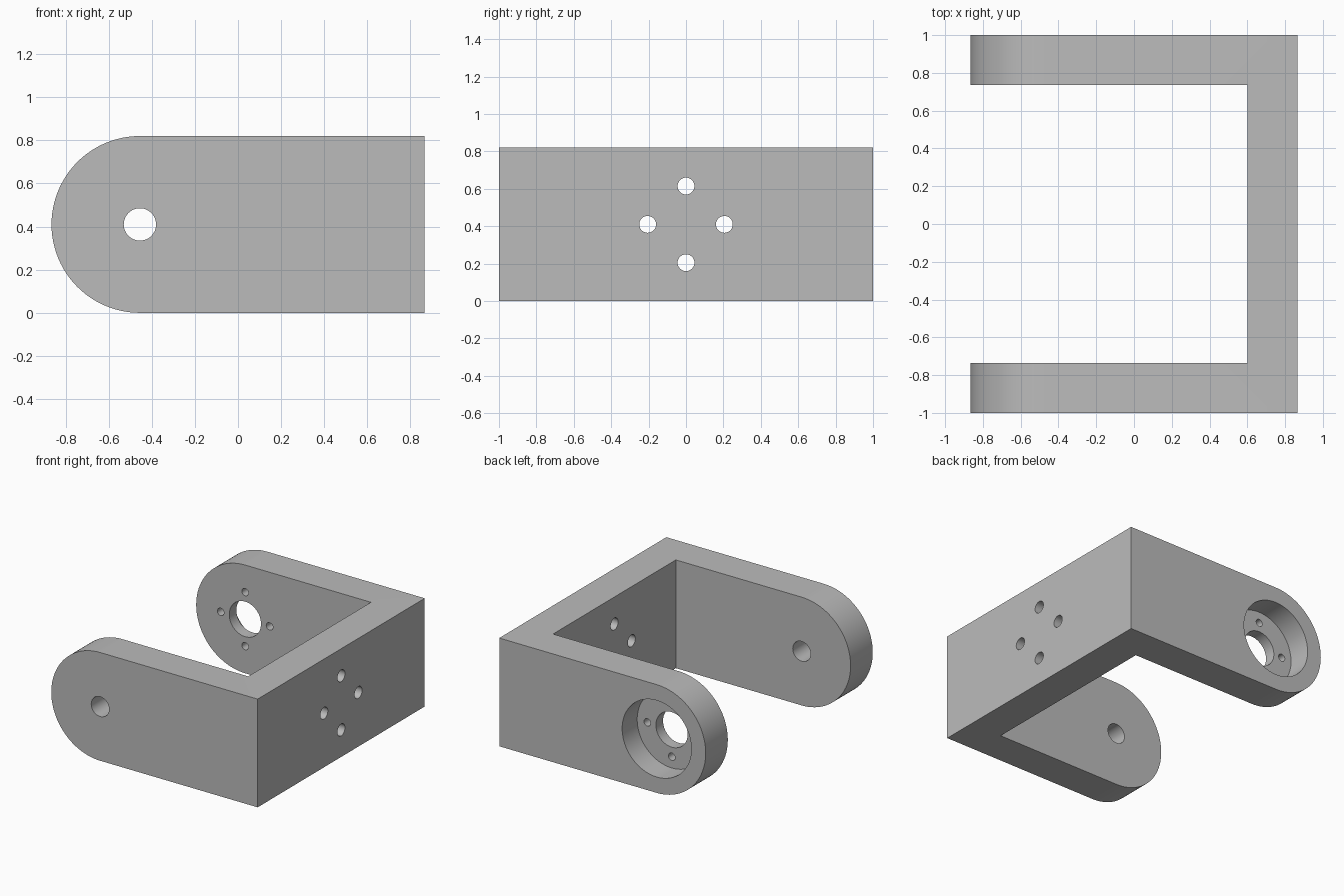
import bpy
import bmesh
from math import sin, cos, pi
from mathutils import Vector

cube = bpy.data.objects.get("Cube")
if cube:
    bpy.data.objects.remove(cube, do_unlink=True)

X, Y, H = 0.865, 1.0, 0.82      # half length, half width, height
WALL = 0.265                    # thickness of arms and plate
R = H / 2                       # rounded arm end radius
PIVOT = -X + R                  # x of the pivot axis
BOLT = R / 2                    # bolt circle radius
FLOOR = 0.82                    # y of the recess floor

grey = bpy.data.materials.new("plain grey")
grey.use_nodes = True
colour = (0.5, 0.5, 0.5, 1)
grey.diffuse_color = colour
grey.node_tree.nodes["Principled BSDF"].inputs["Base Color"].default_value = colour


def prism(name, points, direction):
    """Extrude a closed 3D outline along a direction."""
    bm = bmesh.new()
    face = bm.faces.new([bm.verts.new(p) for p in points])
    top = bmesh.ops.extrude_face_region(bm, geom=[face])["geom"]
    moved = [v for v in top if isinstance(v, bmesh.types.BMVert)]
    bmesh.ops.translate(bm, verts=moved, vec=Vector(direction))
    bmesh.ops.recalc_face_normals(bm, faces=bm.faces)
    mesh = bpy.data.meshes.new(name)
    bm.to_mesh(mesh)
    bm.free()
    mesh.materials.append(grey)
    obj = bpy.data.objects.new(name, mesh)
    bpy.context.collection.objects.link(obj)
    return obj


def drill(name, axis, start, end, across, z, radius, sides=48):
    """Cylinder cutter running along x or y."""
    ring = []
    for i in range(sides):
        a = 2 * pi * i / sides
        u, w = across + radius * cos(a), z + radius * sin(a)
        ring.append((start, u, w) if axis == "x" else (u, start, w))
    depth = end - start
    return prism(name, ring, (depth, 0, 0) if axis == "x" else (0, depth, 0))


# U-shaped bracket seen from above, made overly tall and trimmed below
inner_x, inner_y = X - WALL, Y - WALL
outline = [(-X - 0.1, -Y), (X, -Y), (X, Y), (-X - 0.1, Y),
           (-X - 0.1, inner_y), (inner_x, inner_y),
           (inner_x, -inner_y), (-X - 0.1, -inner_y)]
bracket = prism("bracket", [(x, y, -0.1) for x, y in outline], (0, 0, H + 0.2))

# Side silhouette with the rounded arm ends
arc = [pi / 2 + pi * i / 48 for i in range(49)]
side = [(PIVOT + R * cos(a), R + R * sin(a)) for a in arc] + [(1, 0), (1, H)]
silhouette = prism("silhouette", [(x, -1.1, z) for x, z in side], (0, 2.2, 0))

# Pivot hole, motor recess and shaft hole
cutters = [
    drill("pivot_hole", "y", -1.1, -0.6, PIVOT, R, 0.075),
    drill("motor_recess", "y", FLOOR, 1.1, PIVOT, R, 0.29, 96),
    drill("shaft_hole", "y", 0.6, 0.9, PIVOT, R, 0.133, 64),
]
# Four screw holes around the shaft and four through the end plate
for dx, dz in ((BOLT, 0), (-BOLT, 0), (0, BOLT), (0, -BOLT)):
    cutters.append(drill("screw_hole", "y", 0.6, 0.9, PIVOT + dx, R + dz, 0.028, 32))
    cutters.append(drill("plate_hole", "x", 0.5, 1, dx, R + dz, 0.045, 32))


def boolean(cutter, operation):
    mod = bracket.modifiers.new(cutter.name, "BOOLEAN")
    mod.operation = operation
    mod.solver = "EXACT"
    mod.object = cutter
    cutter.hide_render = True


boolean(silhouette, "INTERSECT")
for c in cutters:
    boolean(c, "DIFFERENCE")

# Bake the cuts, drop the helpers and shade
bpy.ops.object.select_all(action="DESELECT")
bracket.select_set(True)
bpy.context.view_layer.objects.active = bracket
bpy.ops.object.convert(target="MESH")
for c in cutters + [silhouette]:
    bpy.data.objects.remove(c, do_unlink=True)
bpy.ops.object.shade_smooth_by_angle(angle=pi / 6)
